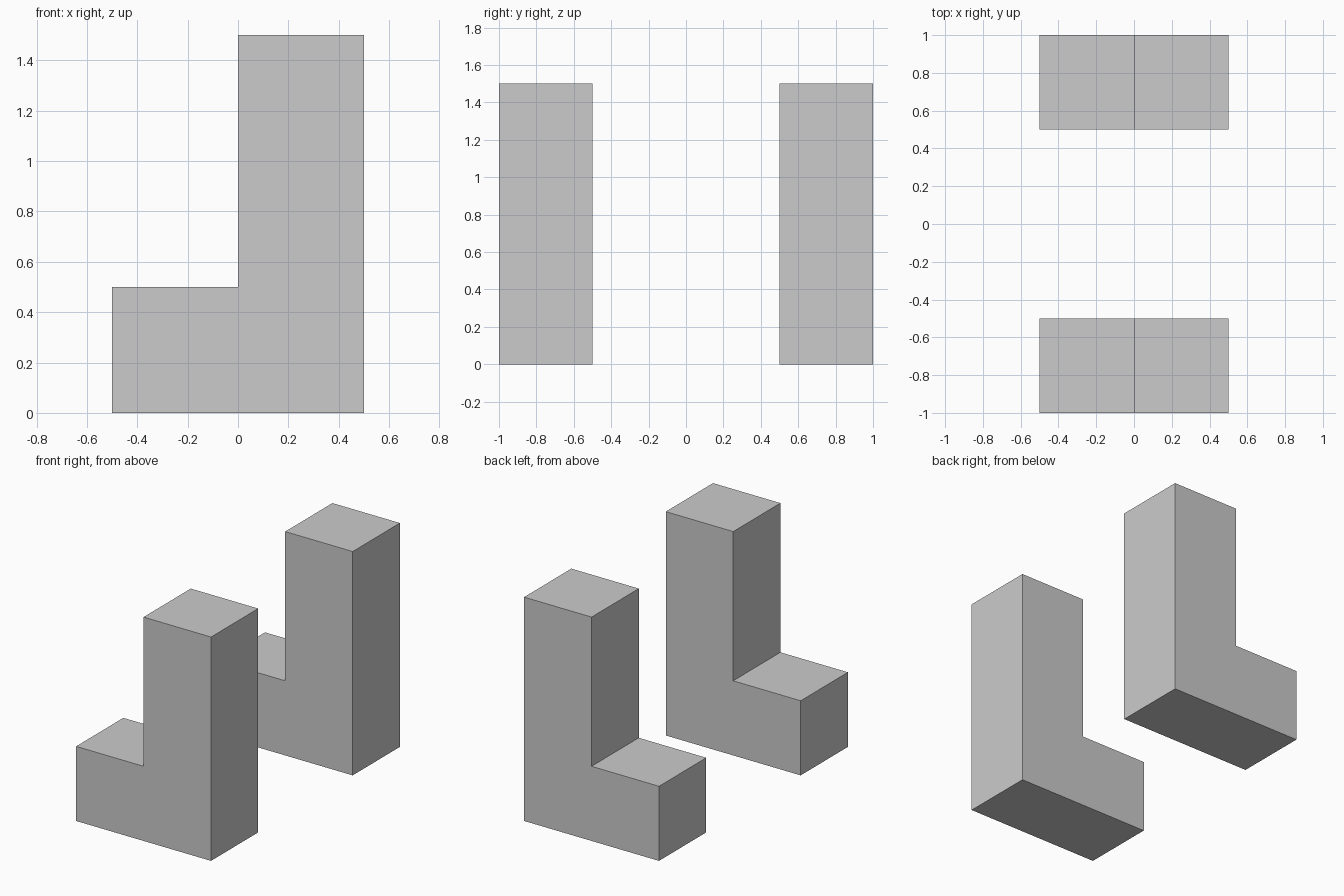
import bpy
import bmesh
from mathutils import Vector

if "Cube" in bpy.data.objects:
    bpy.data.objects.remove(bpy.data.objects["Cube"])

# L-shaped side profile in the x-z plane
PROFILE = [(-0.5, 0), (0.5, 0), (0.5, 1.5), (0, 1.5), (0, 0.5), (-0.5, 0.5)]
DEPTH = 0.5


def l_block(name, y_front):
    """Extrude the L profile along +y from y_front."""
    bm = bmesh.new()
    face = bm.faces.new([bm.verts.new((x, y_front, z)) for x, z in PROFILE])
    result = bmesh.ops.extrude_face_region(bm, geom=[face], use_keep_orig=True)
    moved = [g for g in result["geom"] if isinstance(g, bmesh.types.BMVert)]
    bmesh.ops.translate(bm, verts=moved, vec=Vector((0, DEPTH, 0)))
    bmesh.ops.recalc_face_normals(bm, faces=bm.faces)
    mesh = bpy.data.meshes.new(name)
    bm.to_mesh(mesh)
    bm.free()
    obj = bpy.data.objects.new(name, mesh)
    bpy.context.collection.objects.link(obj)
    return obj


# Two matching legs with feet pointing to -x
for name, y_front in (("front_leg", -1.0), ("back_leg", 0.5)):
    l_block(name, y_front)
